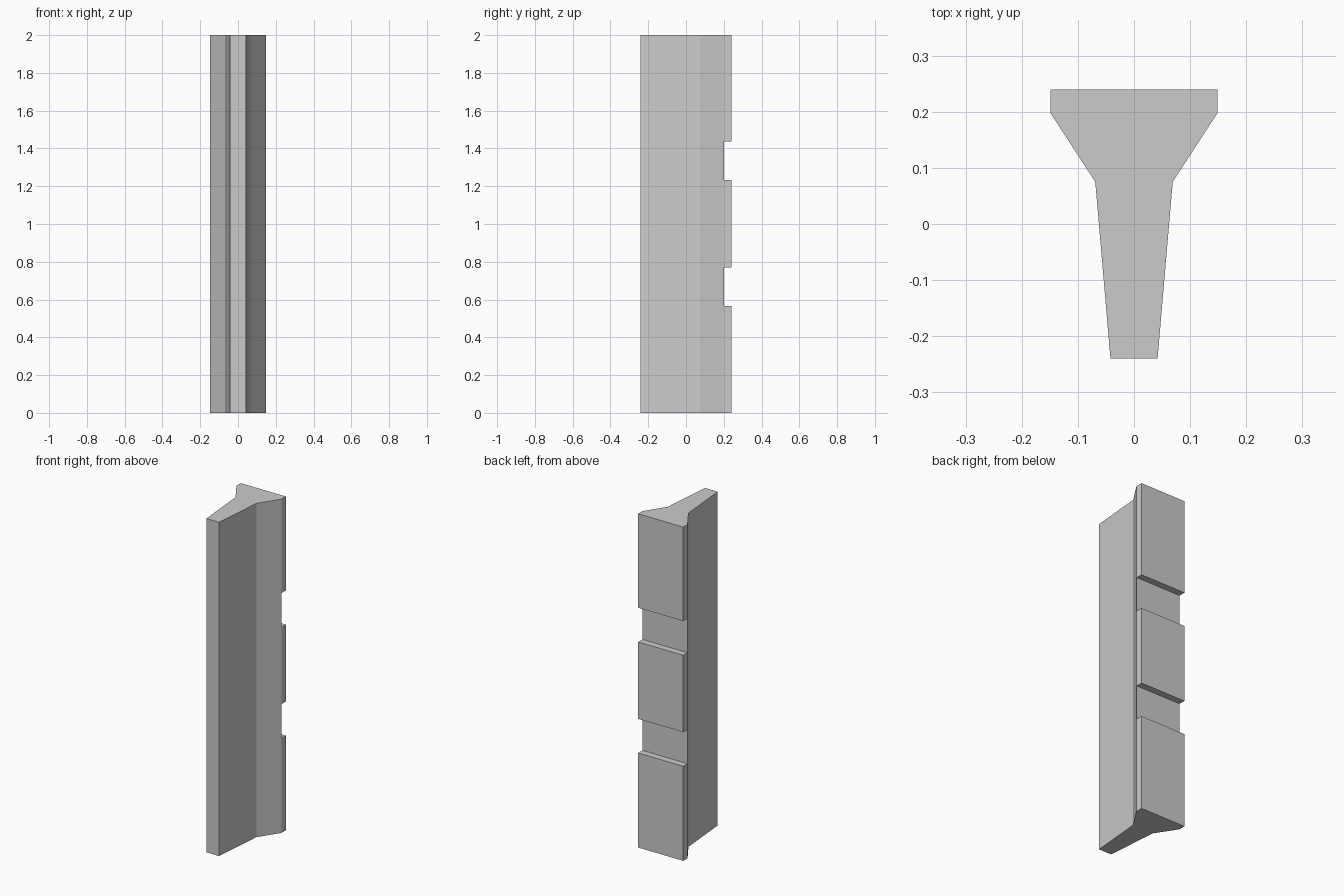
import bpy, bmesh

if "Cube" in bpy.data.objects:
    bpy.data.objects.remove(bpy.data.objects["Cube"])

HEIGHT = 2.0
# Right half of the cross-section (x, y), from front to back
HALF = [(0.042, -0.24), (0.069, 0.075), (0.149, 0.198), (0.149, 0.24)]
NOTCHES = [(0.567, 0.771), (1.232, 1.437)]
NOTCH_FLOOR = 0.2


def prism(name, outline, z0, z1):
    bm = bmesh.new()
    face = bm.faces.new([bm.verts.new((x, y, z0)) for x, y in outline])
    top = bmesh.ops.extrude_face_region(bm, geom=[face])["geom"]
    verts = [v for v in top if isinstance(v, bmesh.types.BMVert)]
    bmesh.ops.translate(bm, verts=verts, vec=(0, 0, z1 - z0))
    bmesh.ops.recalc_face_normals(bm, faces=bm.faces)
    mesh = bpy.data.meshes.new(name)
    bm.to_mesh(mesh)
    bm.free()
    obj = bpy.data.objects.new(name, mesh)
    bpy.context.collection.objects.link(obj)
    return obj


# T-shaped post, mirrored across x
post = prism("post", HALF + [(-x, y) for x, y in reversed(HALF)], 0, HEIGHT)

# Two slots across the back of the flange
for z0, z1 in NOTCHES:
    box = [(-0.3, NOTCH_FLOOR), (0.3, NOTCH_FLOOR), (0.3, 0.4), (-0.3, 0.4)]
    cutter = prism("slot_cutter", box, z0, z1)
    cutter.hide_render = True
    mod = post.modifiers.new("slot", 'BOOLEAN')
    mod.operation = 'DIFFERENCE'
    mod.solver = 'EXACT'
    mod.object = cutter
    bpy.context.view_layer.objects.active = post
    bpy.ops.object.modifier_apply(modifier=mod.name)
    bpy.data.objects.remove(cutter)
